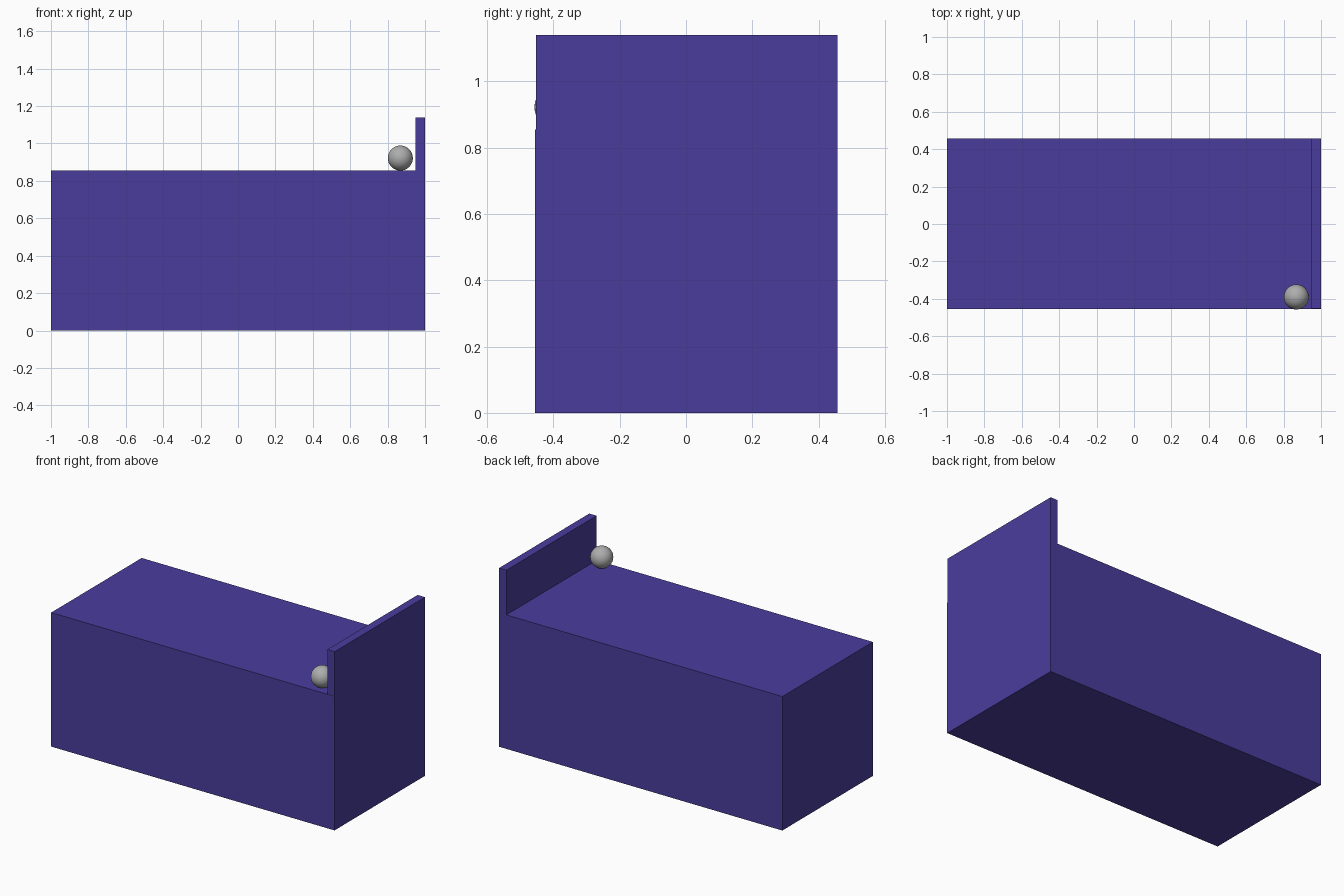
import bpy

if "Cube" in bpy.data.objects:
    bpy.data.objects.remove(bpy.data.objects["Cube"])


def material(name, rgb):
    m = bpy.data.materials.new(name)
    m.diffuse_color = (*rgb, 1.0)
    m.use_nodes = True
    m.node_tree.nodes["Principled BSDF"].inputs["Base Color"].default_value = m.diffuse_color
    return m


def box(name, lo, hi, mat):
    bpy.ops.mesh.primitive_cube_add(size=1, location=[(a + b) / 2 for a, b in zip(lo, hi)])
    ob = bpy.context.object
    ob.name = name
    ob.scale = [b - a for a, b in zip(lo, hi)]
    bpy.ops.object.transform_apply(location=False, rotation=False, scale=True)
    ob.data.materials.append(mat)
    return ob


purple = material("purple", (0.068, 0.046, 0.335))
grey = material("grey", (0.42, 0.42, 0.42))

# Solid body block
box("body", (-1.0, -0.455, 0.0), (1.0, 0.457, 0.855), purple)

# Thin upright panel at the right end
box("end_panel", (0.948, -0.453, 0.855), (1.0, 0.457, 1.14), purple)

# Ball resting on the front corner beside the panel
bpy.ops.mesh.primitive_uv_sphere_add(segments=32, ring_count=16, radius=0.067,
                                     location=(0.868, -0.39, 0.922))
ball = bpy.context.object
ball.name = "ball"
ball.data.materials.append(grey)
bpy.ops.object.shade_smooth()
